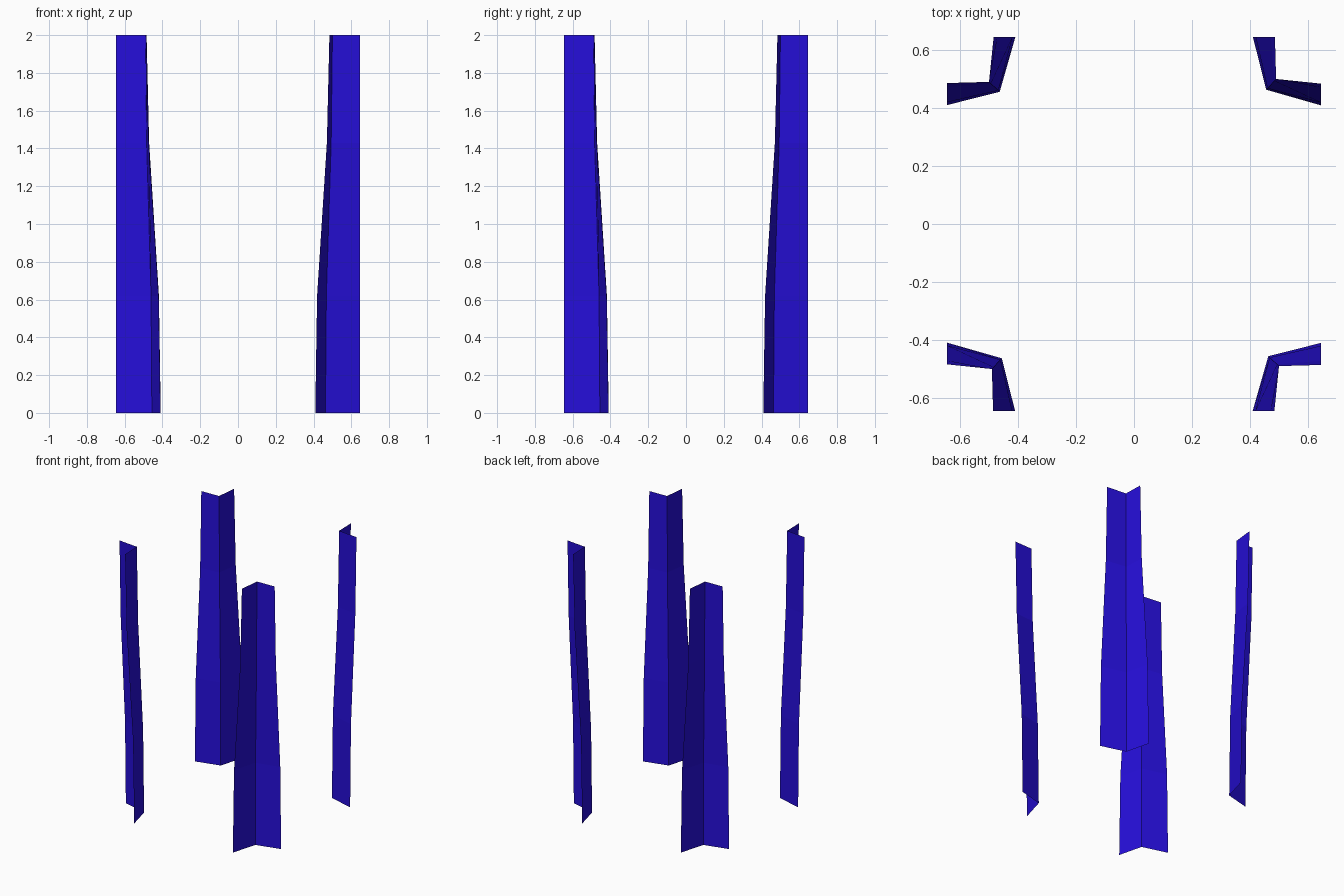
import bpy
import bmesh
from math import pi
from mathutils import Matrix, Vector

cube = bpy.data.objects.get("Cube")
if cube:
    bpy.data.objects.remove(cube)

blue = bpy.data.materials.new("deep blue")
blue.use_nodes = True
color = (0.019, 0.0046, 0.7, 1)
blue.diffuse_color = color
blue.node_tree.nodes["Principled BSDF"].inputs["Base Color"].default_value = color

# Folded cross-section of one leg: side tip, inner fold, front tip
foot = [Vector(p) for p in ((0.645, -0.41), (0.463, -0.456), (0.409, -0.645))]
head = [Vector(p) for p in ((0.645, -0.486), (0.5, -0.49), (0.484, -0.645))]
# Height of each ring and how far it has changed from foot to head
rings = [(0, 0), (0.62, 0.13), (1.43, 0.82), (2, 1)]


def folded_leg(name, turn):
    bm = bmesh.new()
    rows = [[bm.verts.new((*a.lerp(b, blend), z)) for a, b in zip(foot, head)]
            for z, blend in rings]
    for low, high in zip(rows, rows[1:]):
        for i in range(len(foot) - 1):
            bm.faces.new((low[i + 1], low[i], high[i], high[i + 1]))
    bm.transform(Matrix.Rotation(turn, 4, 'Z'))
    mesh = bpy.data.meshes.new(name)
    bm.to_mesh(mesh)
    bm.free()
    mesh.materials.append(blue)
    leg = bpy.data.objects.new(name, mesh)
    bpy.context.collection.objects.link(leg)


# The same leg turned to each corner
names = ("front_left_leg", "back_left_leg", "back_right_leg", "front_right_leg")
for quarter, name in enumerate(names):
    folded_leg(name, quarter * pi / 2)
